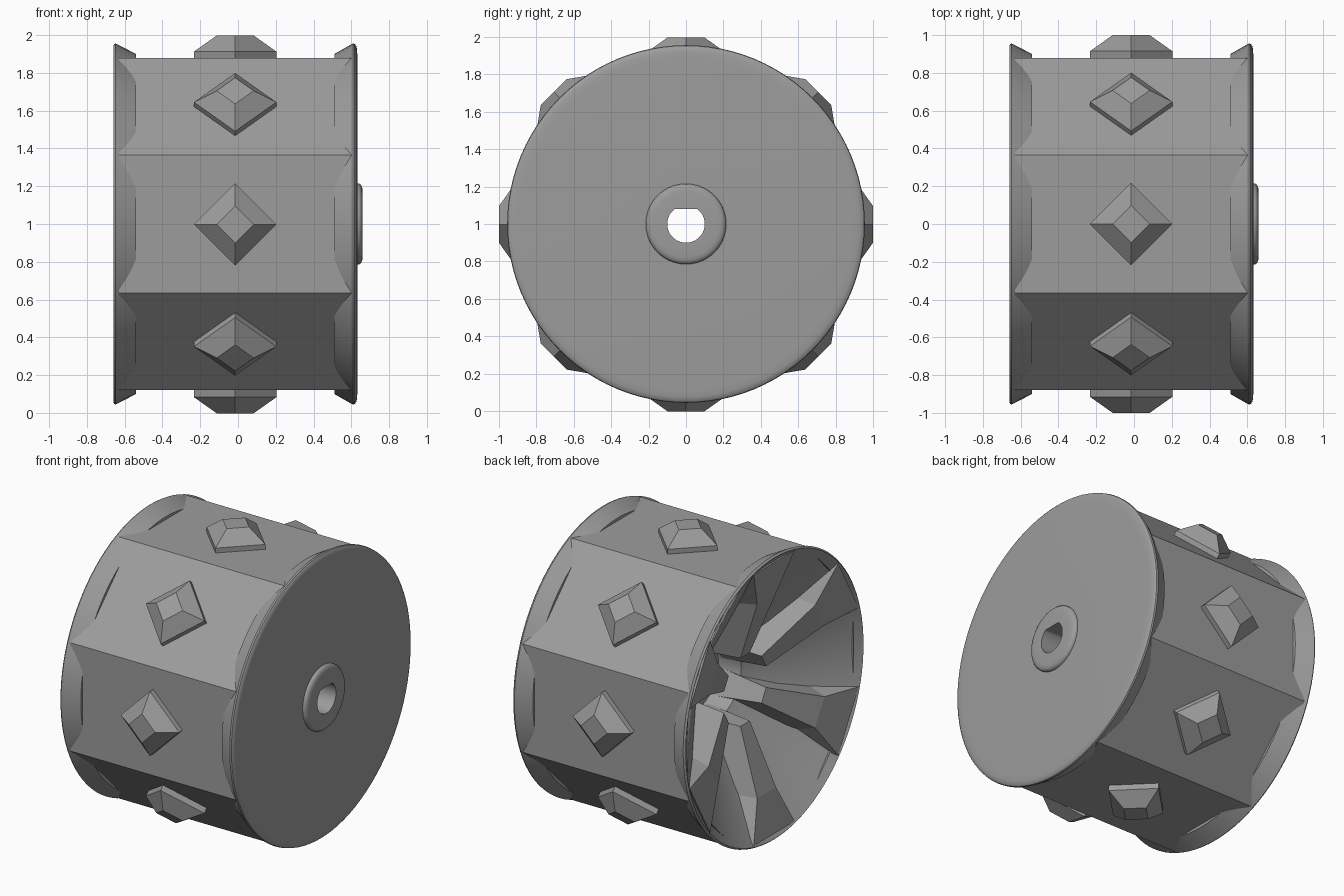
import bpy, bmesh, math
from mathutils import Vector, Matrix

if "Cube" in bpy.data.objects:
    bpy.data.objects.remove(bpy.data.objects["Cube"])

grey = bpy.data.materials.new("mid grey")
grey.diffuse_color = (0.335, 0.335, 0.335, 1)
grey.use_nodes = True
grey.node_tree.nodes["Principled BSDF"].inputs["Base Color"].default_value = grey.diffuse_color
CZ = 1.0  # axle height


def finish(name, bm, smooth=False):
    bmesh.ops.recalc_face_normals(bm, faces=bm.faces)
    me = bpy.data.meshes.new(name)
    bm.to_mesh(me)
    bm.free()
    me.materials.append(grey)
    ob = bpy.data.objects.new(name, me)
    bpy.context.collection.objects.link(ob)
    if smooth:
        bpy.ops.object.select_all(action='DESELECT')
        ob.select_set(True)
        bpy.context.view_layer.objects.active = ob
        bpy.ops.object.shade_smooth_by_angle(angle=math.radians(35))
    return ob


def polar(x, r, a):
    """Point on the wheel: a = 0 points up, around the x axle."""
    return Vector((x, -r * math.sin(a), CZ + r * math.cos(a)))


def bridge(bm, loops):
    """Join consecutive closed loops with quads."""
    for a, b in zip(loops, loops[1:]):
        n = len(a)
        for i in range(n):
            j = (i + 1) % n
            bm.faces.new((a[i], a[j], b[j], b[i]))


def lathe(name, profile, n=96):
    bm = bmesh.new()
    rings = []
    for x, r in profile:
        ring = []
        for i in range(n):
            p = polar(x, r, 2 * math.pi * i / n)
            if r == 0.1:  # flat side of the D-shaped axle bore
                p.z = min(p.z, CZ + 0.08)
            ring.append(bm.verts.new(p))
        rings.append(ring)
    bridge(bm, rings + rings[:1])  # closed skin
    return finish(name, bm, True)


# Wheel core: right flange, closed disc, hub boss, bore, dished open side, left flange
lathe("wheel_core", [
    (0.51, 0.85), (0.51, 0.90), (0.608, 0.956), (0.618, 0.953), (0.626, 0.942),
    (0.63, 0.925), (0.632, 0.89), (0.632, 0.215), (0.642, 0.214), (0.651, 0.207),
    (0.657, 0.195), (0.66, 0.175), (0.66, 0.1), (-0.08, 0.1), (-0.08, 0.23),
    (-0.24, 0.245), (-0.655, 0.94), (-0.66, 0.945),
    (-0.655, 0.952), (-0.648, 0.956), (-0.54, 0.90), (-0.54, 0.85)])

# Eight-sided drum
bm = bmesh.new()
R = 0.88 / math.cos(math.pi / 8)
bridge(bm, [[bm.verts.new(polar(x, R, math.pi / 8 + i * math.pi / 4)) for i in range(8)]
            for x in (-0.63, 0.605)])
finish("octagonal_drum", bm)

# Diamond studs, one on each drum side
bm = bmesh.new()
for k in range(8):
    turn = Matrix.Rotation(k * math.pi / 4, 4, 'X')
    loops = []
    for d, h in ((0.218, 0.87), (0.218, 0.915), (0.098, 1.0)):
        loops.append([bm.verts.new(turn @ Vector((-0.015 + dx * d, dy * d, h)) + Vector((0, 0, CZ - 0.002)))
                      for dx, dy in ((1, 0), (0, 1), (-1, 0), (0, -1))])
    bridge(bm, loops)
    bm.faces.new(loops[-1])
    bm.faces.new(loops[0][::-1])
finish("diamond_studs", bm)

# Six flared ribs inside the dish
bm = bmesh.new()
for k in range(6):
    a0 = k * math.pi / 3
    loops = []
    # radius, crest x, floor x, crest half width, floor half width
    for r, xc, xf, wc, wf in ((0.235, -0.44, -0.10, 0.05, 0.09),
                              (0.66, -0.60, -0.45, 0.10, 0.15),
                              (0.938, -0.657, -0.64, 0.22, 0.235)):
        loops.append([bm.verts.new(polar(x, r, a0 + w / r))
                      for x, w in ((xf, -wf), (xc, -wc), (xc, wc), (xf, wf))])
    bridge(bm, loops)
    bm.faces.new(loops[0][::-1])
    bm.faces.new(loops[-1])
finish("dish_ribs", bm)
